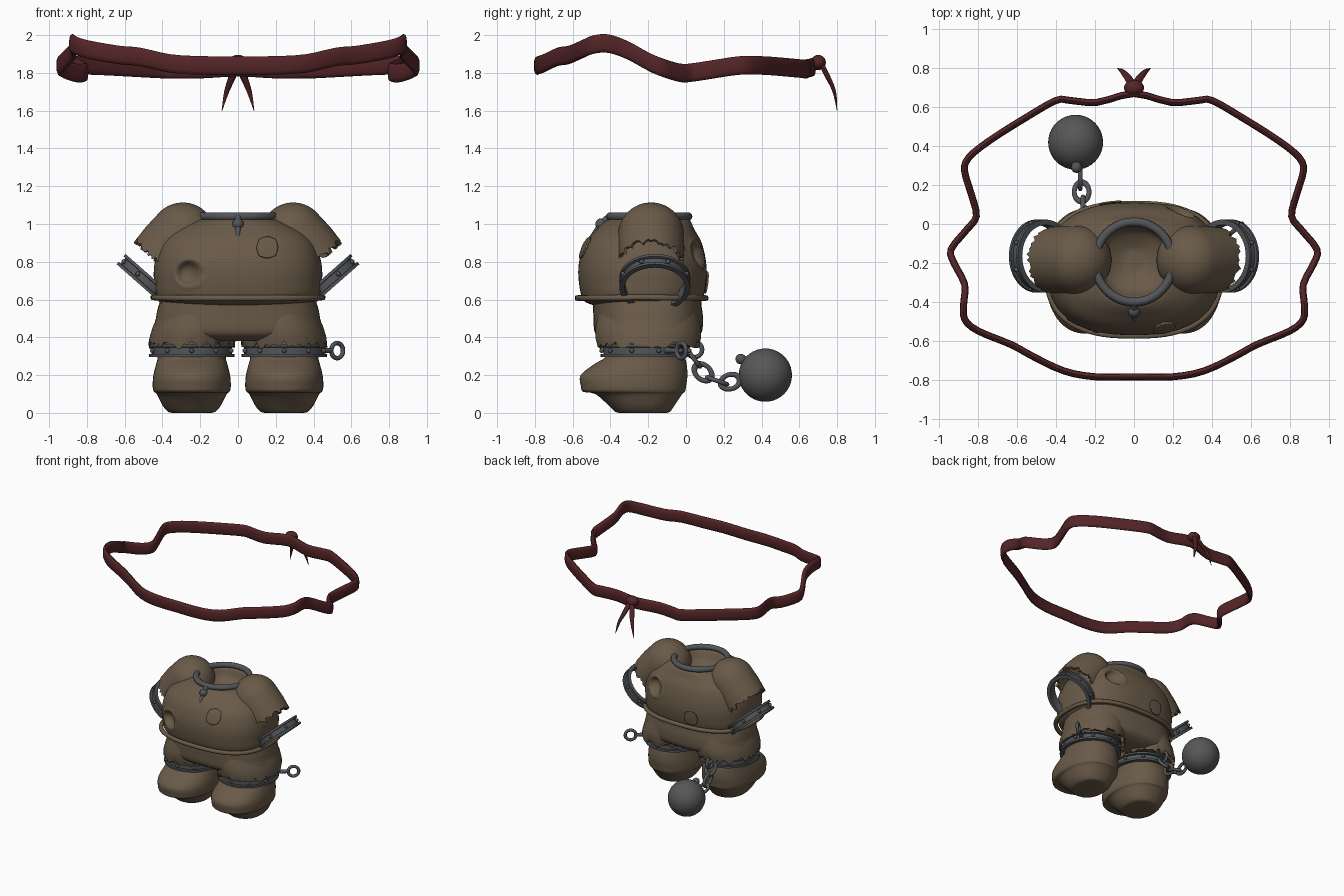
import bpy, bmesh, math, random
from mathutils import Vector, Matrix

if "Cube" in bpy.data.objects:
    bpy.data.objects.remove(bpy.data.objects["Cube"])

random.seed(4)


def material(name, rgb):
    m = bpy.data.materials.new(name)
    m.diffuse_color = (*rgb, 1)
    m.use_nodes = True
    m.node_tree.nodes["Principled BSDF"].inputs["Base Color"].default_value = m.diffuse_color
    return m


CLOTH = material("brown cloth", (0.142, 0.103, 0.066))
RED = material("dark red cloth", (0.088, 0.018, 0.02))
STEEL = material("dark steel", (0.085, 0.09, 0.097))
IRON = material("ball iron", (0.095, 0.095, 0.095))


def finish(ob, name, mat, angle=40):
    ob.name = name
    ob.data.materials.append(mat)
    bpy.ops.object.select_all(action='DESELECT')
    ob.select_set(True)
    bpy.context.view_layer.objects.active = ob
    bpy.ops.object.shade_smooth_by_angle(angle=math.radians(angle))
    return ob


def loft(name, sections, mat, loop=False, caps=True, angle=40):
    """Skin a list of closed sections that share a point count."""
    bm = bmesh.new()
    rows = [[bm.verts.new(p) for p in s] for s in sections]
    n = len(rows[0])
    for k in range(len(rows) if loop else len(rows) - 1):
        a, b = rows[k], rows[(k + 1) % len(rows)]
        for i in range(n):
            j = (i + 1) % n
            bm.faces.new((a[i], a[j], b[j], b[i]))
    if caps and not loop:
        bm.faces.new(rows[0])
        bm.faces.new(rows[-1])
    bmesh.ops.recalc_face_normals(bm, faces=bm.faces)
    me = bpy.data.meshes.new(name)
    bm.to_mesh(me)
    bm.free()
    ob = bpy.data.objects.new(name, me)
    bpy.context.collection.objects.link(ob)
    return finish(ob, name, mat, angle)


def spline(rows, steps, closed=False):
    """Catmull-Rom interpolation of tuples."""
    n, out = len(rows), []
    for i in range(n if closed else n - 1):
        q = [rows[(i + o) % n] if closed else rows[min(max(i + o, 0), n - 1)] for o in (-1, 0, 1, 2)]
        for s in range(steps):
            t = s / steps
            out.append(tuple(0.5 * (2 * b + (c - a) * t + (2 * a - 5 * b + 4 * c - d) * t * t
                                    + (3 * b - a - 3 * c + d) * t ** 3) for a, b, c, d in zip(*q)))
    if not closed:
        out.append(tuple(rows[-1]))
    return out


def ring(z, cx, cy, rx, ry, e=2.0, n=72, jag=None):
    """Superellipse section; jag shifts each point in z."""
    pts = []
    for i in range(n):
        t = math.tau * i / n
        c, s = math.cos(t), math.sin(t)
        pts.append(Vector((cx + rx * math.copysign(abs(c) ** (2 / e), c),
                           cy + ry * math.copysign(abs(s) ** (2 / e), s),
                           z + (jag[i] if jag else 0))))
    return pts


def sweep(name, path, a, b, mat):
    """Closed band of half thickness a and half height b along a path."""
    secs, n = [], len(path)
    for i, p in enumerate(path):
        d = Vector(path[(i + 1) % n]) - Vector(path[i - 1])
        side = Vector((d.y, -d.x, 0)).normalized()
        secs.append([Vector(p) + side * q.x + Vector((0, 0, q.y)) for q in ring(0, 0, 0, a, b, 2.6, 12)])
    return loft(name, secs, mat, loop=True, angle=50)


def frame(loc, x, z):
    """Matrix with local x along x and local z near z."""
    x = Vector(x).normalized()
    y = Vector(z).cross(x).normalized()
    m = Matrix((x, y, x.cross(y))).transposed().to_4x4()
    m.translation = loc
    return m


def torus(name, m, R, r, mat, scale=(1, 1, 1)):
    bpy.ops.mesh.primitive_torus_add(major_radius=R, minor_radius=r, major_segments=40, minor_segments=10)
    ob = finish(bpy.context.object, name, mat, 60)
    ob.matrix_world = m @ Matrix.Diagonal((*scale, 1))
    return ob


def ball(name, loc, r, mat, seg=16):
    bpy.ops.mesh.primitive_uv_sphere_add(segments=seg, ring_count=seg // 2, radius=r, location=loc)
    return finish(bpy.context.object, name, mat, 60)


def rod(name, p, q, r1, r2, mat):
    p, q = Vector(p), Vector(q)
    bpy.ops.mesh.primitive_cone_add(vertices=14, radius1=r1, radius2=r2, depth=(q - p).length,
                                    location=(p + q) / 2,
                                    rotation=(q - p).to_track_quat('Z', 'Y').to_euler())
    return finish(bpy.context.object, name, mat)


def cuff(name, m, R, h, rivets):
    """Hollow shackle with a rim on both edges and rivets between."""
    prof = [(-h, -.022), (-h, .006), (-h * .55, .006), (-h * .5, -.008), (h * .5, -.008),
            (h * .55, .006), (h, .006), (h, -.022)]
    secs = [[m @ p for p in ring(z, 0, 0, R + o, R + o, n=48)] for z, o in prof]
    loft(name, secs, STEEL, loop=True, angle=30)
    for k in range(rivets):
        t = math.tau * (k + 0.5) / rivets
        ball(name + "_rivet", m @ Vector((R * math.cos(t), R * math.sin(t), 0)), 0.013, STEEL, 10)


def eye(name, p, d):
    """Eye bolt standing out along d, with an upright loop."""
    p, d = Vector(p), Vector(d).normalized()
    rod(name + "_bolt", p, p + d * 0.1, 0.016, 0.013, STEEL)
    torus(name + "_loop", frame(p + d * 0.135, d, d.cross(Vector((0, 0, 1)))), 0.04, 0.012, STEEL)


def jagged(n, amp):
    return [random.uniform(-amp, amp) for _ in range(n)]


# torso shell with a hollow neck
torso_rows = [(.57, 0, -.23, .3, .26), (.6, 0, -.23, .425, .315), (.7, 0, -.23, .445, .338),
              (.8, 0, -.23, .44, .336), (.9, 0, -.225, .405, .308), (.97, 0, -.215, .33, .26),
              (1.02, 0, -.2, .22, .22), (1.015, 0, -.195, .185, .185), (.95, 0, -.19, .15, .15),
              (.9, 0, -.19, .07, .07), (.895, 0, -.19, .01, .01)]
torso = loft("torso", [ring(*r, e=2.5, n=120) for r in spline(torso_rows, 8)], CLOTH)

# torn hollows pressed into the cloth, with a raised lip
for cx, cz, sign in ((-.26, .74, -1), (.24, .84, 1)):
    for v in torso.data.vertices:
        d = math.hypot(v.co.x - cx, v.co.z - cz) / 0.065
        if (v.co.y + .23) * sign > 0.1 and d < 1.3:
            push = 0.055 * (1 - d ** 3) if d < 1 else -0.01 * math.sin((d - 1) / .3 * math.pi)
            v.co.y -= sign * push

# sewn patches hugging the torso
for px, pz, y in ((.155, .875, -.6), (-.12, .69, .2)):
    bpy.ops.mesh.primitive_grid_add(x_subdivisions=12, y_subdivisions=12, size=0.115,
                                    location=(px, y, pz), rotation=(math.pi / 2 * (1 if y < 0 else -1), 0, 0))
    patch = finish(bpy.context.object, "patch", CLOTH)
    for v in patch.data.vertices:
        v.co *= 1 - 0.25 * (abs(v.co.x * v.co.y) / 0.0575 ** 2)
    wrap = patch.modifiers.new("wrap", 'SHRINKWRAP')
    wrap.target = torso
    wrap.wrap_method = 'PROJECT'
    wrap.use_project_z = True
    wrap.use_negative_direction = wrap.use_positive_direction = True
    wrap.offset = 0.008
    thick = patch.modifiers.new("thick", 'SOLIDIFY')
    thick.thickness = 0.009
    thick.offset = 0

# rolled waist seam
sweep("waist_seam", [(p.x, p.y, .612 - .012 * abs(p.y + .235)) for p in ring(0, 0, -.235, .447, .338, 2.6)],
      .016, .015, CLOTH)

# upper trousers
hip_rows = [(.62, 0, -.21, .4, .29), (.57, 0, -.205, .42, .287), (.5, 0, -.2, .435, .29),
            (.42, 0, -.2, .44, .28), (.38, 0, -.2, .3, .22)]
loft("trouser_seat", [ring(*r, e=2.6) for r in spline(hip_rows, 4)], CLOTH)

AXIS = Vector((.66, 0, -.75)).normalized()
for s, side in ((1, "right"), (-1, "left")):
    x = .245 * s
    # trouser leg with a ragged hem
    jag = jagged(72, .02)
    leg = [ring(.54, .21 * s, -.2, .2, .26), ring(.46, .228 * s, -.2, .222, .278),
           ring(.4, .24 * s, -.2, .228, .28), ring(.36, x, -.2, .228, .268, jag=jag),
           ring(.365, x, -.2, .205, .245, jag=jag), ring(.42, x, -.2, .19, .22)]
    loft(side + "_trouser_leg", leg, CLOTH)

    # foot with overhanging toe and tapered sole
    foot = [(.4, x, -.21, .185, .2), (.3, x, -.215, .18, .21), (.26, x, -.24, .188, .243),
            (.2, x, -.275, .203, .283), (.14, x, -.278, .207, .278), (.112, x, -.275, .2, .27),
            (.1, x, -.25, .185, .23), (.04, x, -.235, .155, .175), (.006, x, -.23, .125, .145),
            (0, x, -.23, .1, .12)]
    loft(side + "_foot", [ring(*r, e=2.2) for r in spline(foot, 3)], CLOTH)

    # ankle shackle
    cuff(side + "_ankle_shackle", Matrix.Translation((x, -.215, .33)) @ Matrix.Diagonal((1, 1.05, 1, 1)),
         .22, .034, 10)

    # domed sleeve with a ragged open end
    a = Vector((AXIS.x * s, 0, AXIS.z))
    across = Vector((0, 1, 0))
    m = frame(Vector((.29 * s, -.185, .94)), across, a)
    dome = [ring(-.173 * math.cos(t), 0, 0, *(2 * [.175 * math.sin(t)]))
            for t in [math.pi / 2 * k / 12 for k in range(1, 13)]]
    jag = jagged(72, .018)
    dome += [ring(.1, 0, 0, .176, .178), ring(.19, 0, 0, .17, .172, jag=jag),
             ring(.187, 0, 0, .152, .154, jag=jag), ring(.06, 0, 0, .14, .14)]
    loft(side + "_sleeve", [[m @ p for p in r] for r in dome], CLOTH)

    # wrist shackle
    cuff(side + "_wrist_shackle", frame(Vector((.478 * s, -.165, .69)), across, a), .182, .036, 8)

# neck ring with hanging pin
torus("neck_ring", Matrix.Translation((0, -.195, 1.04)), .2, .022, STEEL, (1, 1.03, 1))
ball("pin_head", (0, -.45, 1.0), .03, STEEL)
rod("pin_neck", (0, -.41, 1.035), (0, -.45, 1.0), .018, .018, STEEL)
rod("pin_shaft", (0, -.45, 1.0), (0, -.515, .91), .016, .009, STEEL)

# eye bolts on both ankles
eye("right_eye_bolt", (.42, -.11, .33), (.8, .65, 0))
eye("left_eye_bolt", (-.25, -.09, .335), (0, 1, 0))

# chain down to the ball
for k, (y, z, dy, dz, open_side) in enumerate(((.04, .29, .6, -.8, 0), (.09, .215, .75, -.66, 1),
                                              (.165, .17, 1, -.35, 0), (.235, .165, 1, .3, 1))):
    nrm = (1, 0, 0) if open_side else (0, -dz, dy)
    torus("chain_link", frame(Vector((-.255 - .007 * k, y, z)), (0, dy, dz), nrm), .038, .0125, STEEL, (1.35, 1, 1))
ball("iron_ball", (-.3, .42, .2), .141, IRON, 40)
ball("ball_knob", (-.295, .29, .285), .028, STEEL)
rod("knob_stem", (-.295, .29, .285), (-.3, .36, .25), .024, .024, STEEL)

# floating cloth band
half = [(.2, -.785, 1.84), (.36, -.755, 1.85), (.52, -.68, 1.885), (.63, -.62, 1.895), (.8, -.55, 1.925),
        (.87, -.49, 1.95), (.875, -.41, 1.955), (.87, -.31, 1.92), (.925, -.2, 1.86), (.94, -.13, 1.83),
        (.86, -.03, 1.8), (.81, .04, 1.803), (.835, .15, 1.82), (.87, .27, 1.838), (.85, .34, 1.84),
        (.74, .43, 1.838), (.55, .55, 1.828), (.4, .635, 1.82), (.33, .635, 1.82), (.19, .625, 1.82)]
path = [(0, -.785, 1.838)] + half + [(0, .67, 1.83)] + [(-x, y, z) for x, y, z in reversed(half)]
sweep("cloth_band", spline(path, 3, True), .018, .049, RED)

# knot and tapering tails
knot = ball("band_knot", (0, .7, 1.855), .045, RED, 20)
knot.scale = (1.15, .9, .9)
for s in (1, -1):
    tail = spline([(.01, .715, 1.85, .028), (.03, .75, 1.78, .026), (.06, .785, 1.7, .017), (.085, .8, 1.6, .002)], 5)
    secs = [[p + Vector((s * tx, ty, 0)) for p in ring(tz, 0, 0, w * .8, w * .6, n=10)] for tx, ty, tz, w in tail]
    loft("band_tail", secs, RED)
